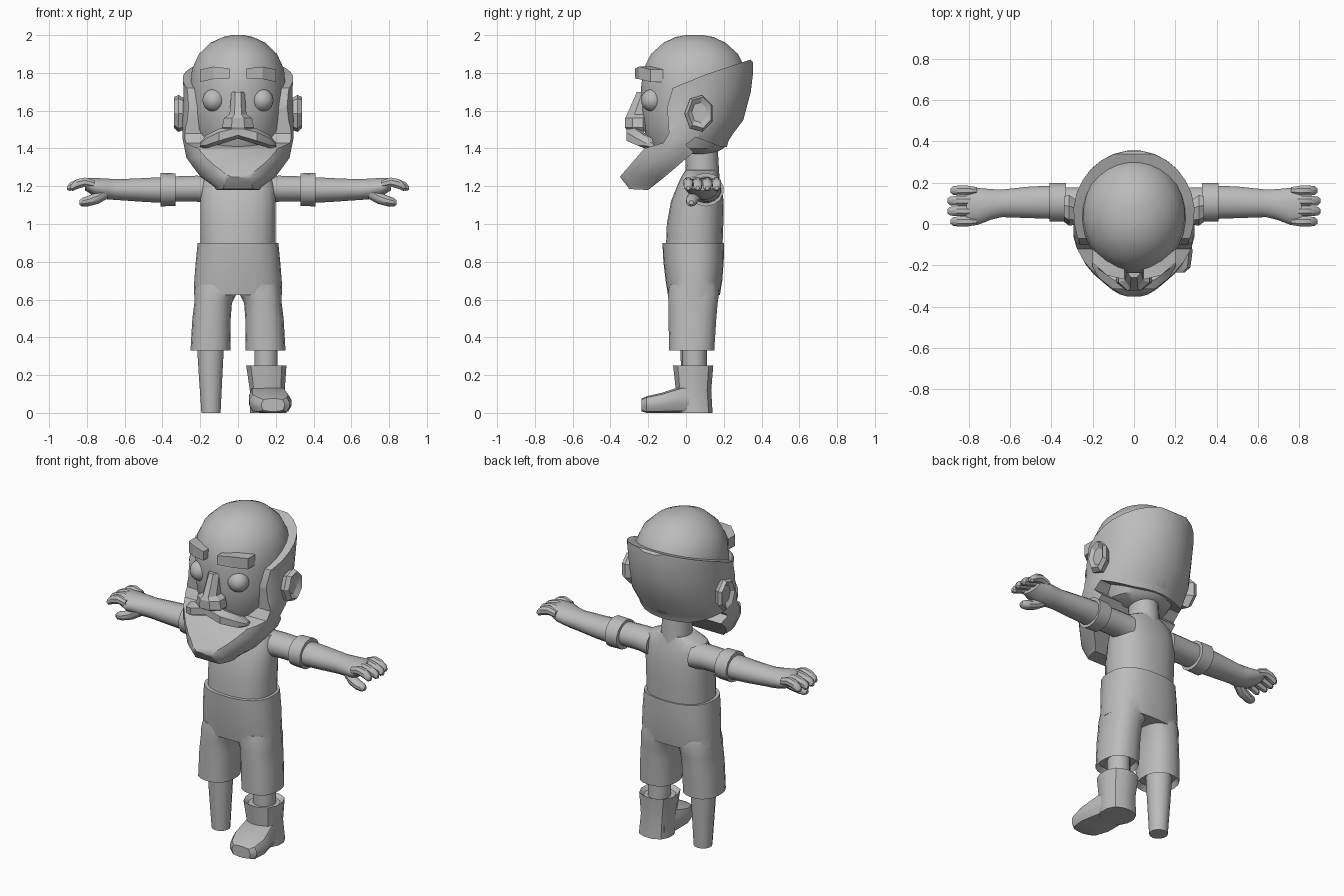
import bpy, bmesh, math

mat = bpy.data.materials.new("plain_grey")
mat.diffuse_color = (0.5, 0.5, 0.5, 1)


def finish(name, bm, angle=35):
    bmesh.ops.remove_doubles(bm, verts=bm.verts, dist=1e-5)
    bmesh.ops.recalc_face_normals(bm, faces=bm.faces)
    me = bpy.data.meshes.new(name)
    bm.to_mesh(me)
    bm.free()
    me.materials.append(mat)
    ob = bpy.data.objects.new(name, me)
    bpy.context.collection.objects.link(ob)
    smooth(ob, angle)
    return ob


def smooth(ob, angle=35):
    bpy.ops.object.select_all(action='DESELECT')
    ob.select_set(True)
    bpy.context.view_layer.objects.active = ob
    bpy.ops.object.shade_smooth_by_angle(angle=math.radians(angle))


def loft(name, rings, axis='z', n=20, p=2, side=1, angle=35):
    """Skin superellipse rings (t, a, b, ra, rb) placed along an axis."""
    bm = bmesh.new()
    loops = []
    for t, a, b, ra, rb in rings:
        loop = []
        for i in range(n):
            w = 2 * math.pi * (i + 0.5) / n
            c, s = math.cos(w), math.sin(w)
            k = (abs(c) ** p + abs(s) ** p) ** (-1 / p)
            u, v = a + ra * c * k, b + rb * s * k
            co = {'x': (t, u, v), 'y': (u, t, v), 'z': (u, v, t)}[axis]
            loop.append(bm.verts.new((co[0] * side, co[1], co[2])))
        loops.append(loop)
    for l0, l1 in zip(loops, loops[1:]):
        for i in range(n):
            j = (i + 1) % n
            bm.faces.new((l0[i], l0[j], l1[j], l1[i]))
    bm.faces.new(loops[0])
    bm.faces.new(loops[-1])
    return finish(name, bm, angle)


def boolean(ob, other, op, angle=35):
    m = ob.modifiers.new("cut", 'BOOLEAN')
    m.operation, m.object, m.solver = op, other, 'EXACT'
    bpy.context.view_layer.objects.active = ob
    bpy.ops.object.modifier_apply(modifier=m.name)
    bpy.data.objects.remove(other)
    smooth(ob, angle)


# Head and neck
loft("head", [(1.37, 0, .02, .10, .12), (1.40, 0, .01, .18, .19), (1.5, 0, .02, .232, .245),
              (1.6, 0, .03, .248, .265), (1.72, 0, .045, .254, .285), (1.82, 0, .045, .245, .272),
              (1.9, 0, .045, .208, .232), (1.96, 0, .045, .145, .165), (1.99, 0, .045, .08, .10),
              (2.0, 0, .045, .03, .045)], n=28)
loft("neck", [(1.2, 0, .09, .09, .09), (1.45, 0, .08, .08, .085)], n=14)

# Hair and beard: rounded body trimmed to a side profile
hair = loft("hair_and_beard", [
    (1.15, 0, -.22, .09, .12), (1.2, 0, -.16, .13, .185), (1.25, 0, -.12, .2, .235),
    (1.35, 0, -.06, .275, .26), (1.45, 0, -.03, .295, .26), (1.55, 0, .02, .295, .285),
    (1.7, 0, .04, .29, .305), (1.8, 0, .045, .295, .312), (1.9, 0, .045, .295, .31)], n=28)
profile = [(-.35, 1.25), (-.22, 1.40), (-.12, 1.43), (-.09, 1.48), (-.10, 1.62), (-.07, 1.72),
           (.1, 1.79), (.34, 1.87), (.42, 1.8), (.42, 1.4), (.18, 1.41), (.05, 1.46), (0, 1.42),
           (.04, 1.38), (-.1, 1.26), (-.2, 1.18), (-.30, 1.185)]
bm = bmesh.new()
face = bm.faces.new([bm.verts.new((-.5, y, z)) for y, z in profile])
ext = bmesh.ops.extrude_face_region(bm, geom=[face])
bmesh.ops.translate(bm, vec=(1, 0, 0),
                    verts=[g for g in ext['geom'] if isinstance(g, bmesh.types.BMVert)])
boolean(hair, finish("hair_cutter", bm), 'INTERSECT')

# Nose and moustache
loft("nose", [(1.49, 0, -.25, .07, .06), (1.51, 0, -.255, .085, .068), (1.56, 0, -.255, .075, .068),
              (1.58, 0, -.245, .045, .068), (1.70, 0, -.21, .035, .05)], n=8, p=4, angle=25)
tash = [(.1, -.27, 1.463, .05, .042), (.17, -.22, 1.435, .045, .034), (.2, -.19, 1.42, .02, .012)]
loft("moustache", [(-x, *r) for x, *r in reversed(tash)] + [(0, -.275, 1.49, .045, .038)] + tash,
     axis='x', n=6, p=2.5, angle=25)

# Parts repeated on both sides
for s, tag in ((1, "left"), (-1, "right")):
    bm = bmesh.new()
    bmesh.ops.create_uvsphere(bm, u_segments=16, v_segments=10, radius=.06)
    bmesh.ops.translate(bm, verts=bm.verts, vec=(.128 * s, -.178, 1.655))
    finish("eye_" + tag, bm)
    loft("eyebrow_" + tag, [(.045, -.235, 1.797, .035, .028), (.13, -.215, 1.80, .035, .034),
                            (.2, -.155, 1.785, .035, .034)], axis='x', n=4, p=20, side=s, angle=25)
    loft("ear_" + tag, [(.25, .05, 1.58, .05, .07), (.315, .07, 1.585, .078, .1),
                        (.338, .075, 1.59, .065, .085), (.32, .07, 1.59, .04, .055)],
         axis='x', n=7, side=s, angle=25)
    # Arm, cuff, hand
    loft("sleeve_" + tag, [(.14, .1, 1.18, .085, .075), (.22, .1, 1.187, .08, .07),
                           (.35, .1, 1.185, .078, .068)], axis='x', n=16, side=s)
    loft("cuff_" + tag, [(.33, .105, 1.182, .095, .086), (.41, .105, 1.182, .095, .089)],
         axis='x', n=14, side=s)
    loft("forearm_" + tag, [(.39, .105, 1.18, .082, .07), (.5, .105, 1.18, .078, .064),
                            (.64, .1, 1.182, .068, .056), (.69, .095, 1.185, .075, .056),
                            (.76, .085, 1.195, .092, .05), (.81, .085, 1.21, .085, .032)],
         axis='x', n=16, side=s)
    for i in range(4):
        y, x = .012 + i * .05, .875 if i in (0, 3) else .89
        loft(f"finger_{i + 1}_{tag}", [
            (.76, y, 1.21, .018, .022), (.81, y, 1.222, .026, .026), (.85, y, 1.212, .026, .028),
            (x, y, 1.197, .023, .024), (x + .014, y, 1.19, .01, .011)], axis='x', n=8, side=s)
    loft("thumb_" + tag, [(.69, .06, 1.17, .03, .035), (.74, .04, 1.14, .034, .033),
                          (.79, .03, 1.122, .032, .028), (.825, .028, 1.115, .026, .023),
                          (.84, .028, 1.113, .012, .011)], axis='x', n=10, side=s)

# Torso
loft("torso", [(.86, 0, .043, .197, .15), (1.0, 0, .048, .2, .15), (1.12, 0, .06, .2, .14),
               (1.2, 0, .07, .197, .118), (1.25, 0, .075, .18, .1), (1.285, 0, .082, .1, .085)],
     n=24, p=2.4)

# Short trousers: hips joined with two legs
trousers = loft("trousers", [(.625, 0, .042, .234, .138), (.7, 0, .042, .232, .15),
                             (.8, 0, .04, .224, .16), (.9, 0, .038, .214, .163)], n=28, p=2.5)
for s in (1, -1):
    leg = loft("trouser_leg", [(.36, .146, .03, .09, .10), (.33, .146, .03, .106, .12),
                               (.5, .14, .034, .102, .127), (.58, .132, .037, .1, .131),
                               (.63, .12, .04, .112, .135), (.68, .11, .04, .112, .13)],
               n=20, p=2.5, side=s)
    boolean(trousers, leg, 'UNION', 45)

# Peg leg on one side
loft("peg_leg", [(0, -.143, .04, .052, .052), (.2, -.145, .04, .064, .064),
                 (.4, -.146, .04, .076, .074)], n=14)

# Shin and boot on the other
loft("shin", [(.2, .148, .045, .063, .065), (.4, .148, .045, .063, .065)], n=14)
loft("boot_shaft", [(0, .16, .05, .098, .092), (.12, .155, .04, .094, .095),
                    (.25, .15, .038, .108, .108), (.23, .15, .038, .085, .085)], n=12, p=2.5)
loft("boot_foot", [(-.235, .185, .042, .06, .034), (-.21, .183, .044, .09, .044),
                   (-.13, .172, .053, .112, .053), (-.02, .158, .071, .1, .071),
                   (.1, .155, .06, .08, .06)], axis='y', n=12, p=4)
